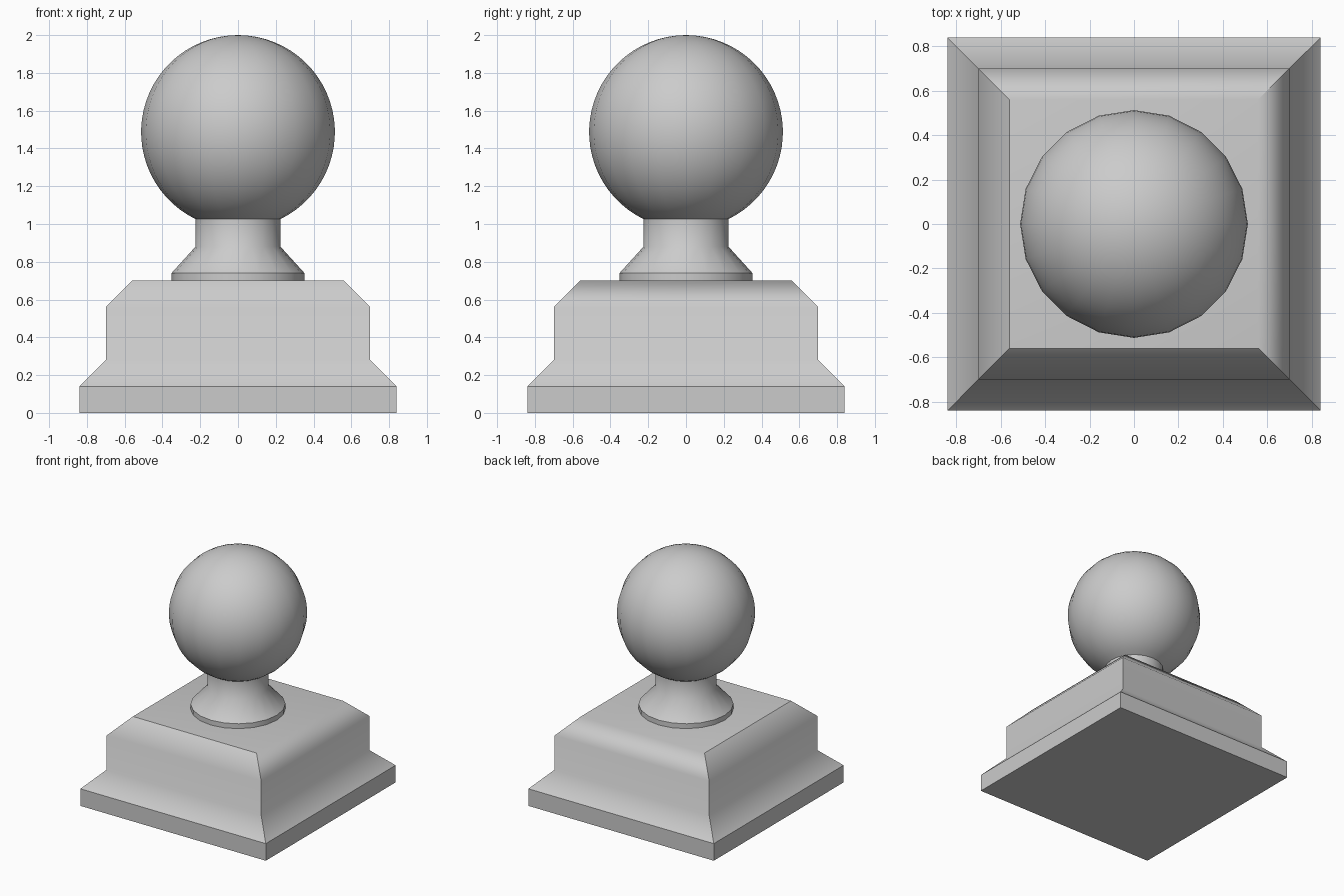
import bpy, bmesh
from math import sin, cos, pi, asin, sqrt

if "Cube" in bpy.data.objects:
    bpy.data.objects.remove(bpy.data.objects["Cube"])


def loft(name, profile, sides, turn=0.0, is_sharp=lambda a, b: False, bottom=True):
    """Stack regular rings of (radius, z) and skin them with smooth faces."""
    bm = bmesh.new()
    rings = [[bm.verts.new((r * cos(turn + 2 * pi * i / sides),
                            r * sin(turn + 2 * pi * i / sides), z))
              for i in range(sides)] for r, z in profile]
    for lo, hi in zip(rings, rings[1:]):
        for i in range(sides):
            j = (i + 1) % sides
            bm.faces.new((lo[i], lo[j], hi[j], hi[i]))
    if bottom:
        bm.faces.new(rings[0][::-1])
    if profile[-1][0] > 0:
        bm.faces.new(rings[-1])
    bmesh.ops.remove_doubles(bm, verts=bm.verts, dist=1e-5)
    for f in bm.faces:
        f.smooth = True
    for e in bm.edges:
        e.smooth = not is_sharp(e.verts[0].co, e.verts[1].co)
    me = bpy.data.meshes.new(name)
    bm.to_mesh(me)
    bm.free()
    ob = bpy.data.objects.new(name, me)
    bpy.context.collection.objects.link(ob)
    return ob


def at_levels(*levels):
    return lambda a, b: any(abs(a.z - z) < 1e-3 and abs(b.z - z) < 1e-3 for z in levels)


# Square stepped base: crisp corners and plinth rim, soft bevels
rim = at_levels(0, 0.14)
top = at_levels(0.70)


def base_sharp(a, b):
    mid = (a + b) / 2
    return abs(a.z - b.z) > 1e-3 or rim(a, b) or (top(a, b) and mid.x + mid.y < -0.1)


steps = [(0.84, 0), (0.84, 0.14), (0.70, 0.28), (0.70, 0.56), (0.56, 0.70)]
base = loft("square_base", [(h * sqrt(2), z) for h, z in steps], 4, pi / 4, base_sharp)
mod = base.modifiers.new("weighted", 'WEIGHTED_NORMAL')
mod.keep_sharp = True

# Round flared neck and ball finial in one turned profile
R, CZ, NECK_R, NECK_Z, RINGS = 0.513, 1.487, 0.225, 1.03, 28
start = pi - asin(NECK_R / R)
profile = [(0.352, 0.70), (0.352, 0.74), (NECK_R, 0.88)]
for k in range(RINGS + 1):
    a = start * (1 - k / RINGS)
    profile.append((R * sin(a), CZ + R * cos(a)))
junction = CZ + R * cos(start)
loft("neck_and_ball", profile, 20, 0, at_levels(0.74, junction), bottom=False)
